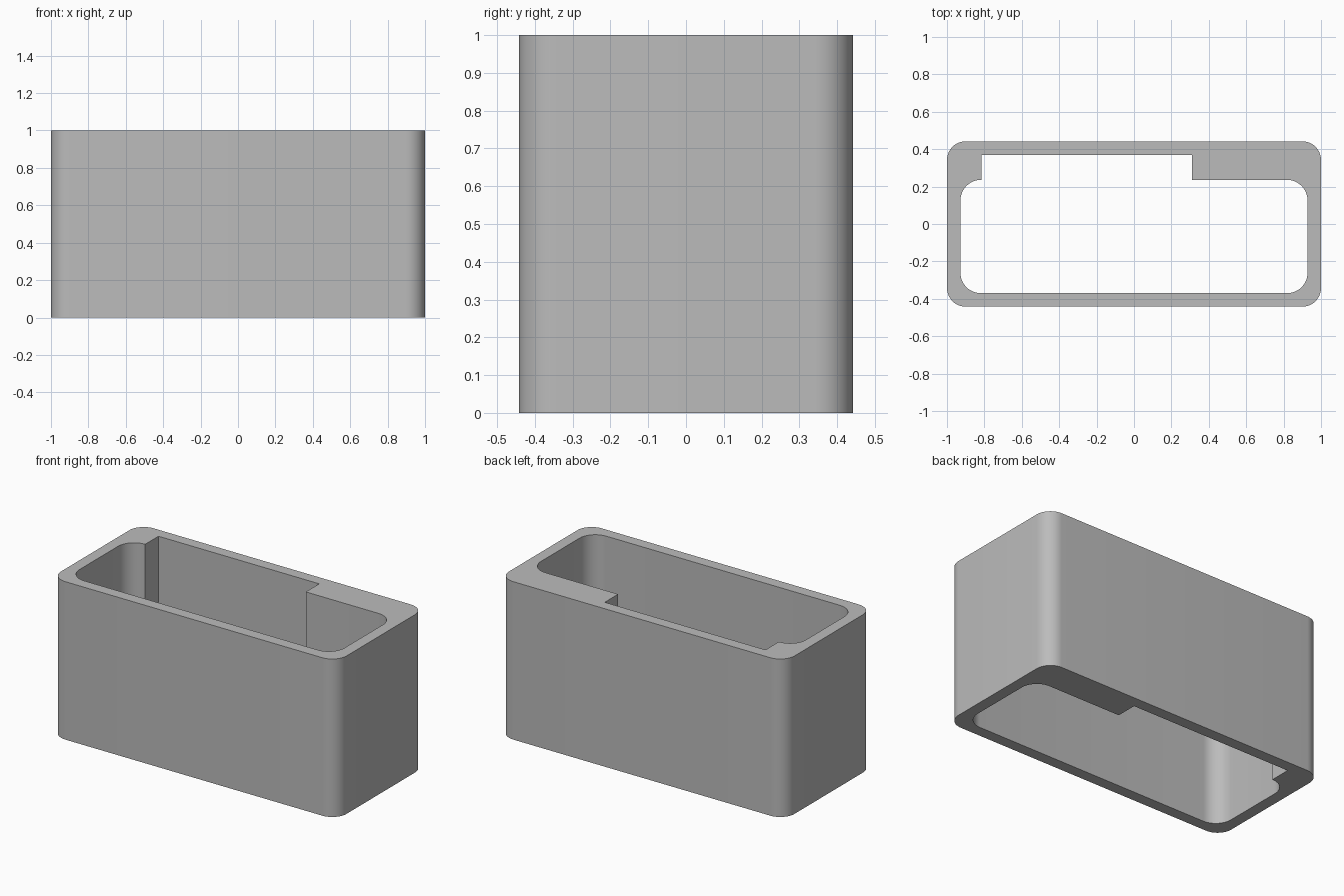
import bpy
import bmesh
from math import sin, cos, pi
from mathutils import Vector

if "Cube" in bpy.data.objects:
    bpy.data.objects.remove(bpy.data.objects["Cube"], do_unlink=True)

HALF_X, HALF_Y, HEIGHT = 1.0, 0.442, 1.0
WALL = 0.072
STEPS = 12


def arc(cx, cy, radius, quarter):
    """Quarter circle, counter-clockwise, starting at quarter * 90 degrees."""
    angles = [(quarter + i / STEPS) * pi / 2 for i in range(STEPS + 1)]
    return [(cx + radius * cos(a), cy + radius * sin(a)) for a in angles]


def rounded_rect(x0, x1, y0, y1, r):
    """The four corner arcs of a rounded rectangle."""
    centres = [(x1 - r, y1 - r), (x0 + r, y1 - r), (x0 + r, y0 + r), (x1 - r, y0 + r)]
    return [arc(cx, cy, r, q) for q, (cx, cy) in enumerate(centres)]


def add_loop(bm, points):
    verts = [bm.verts.new((x, y, 0)) for x, y in points]
    return [bm.edges.new((v, verts[i - 1])) for i, v in enumerate(verts)]


# Outer outline
outer = sum(rounded_rect(-HALF_X, HALF_X, -HALF_Y, HALF_Y, 0.10), [])

# Inner opening, with a recess cut into the thick back wall
inner_x, front_y, ledge_y, recess_y = HALF_X - WALL, WALL - HALF_Y, 0.236, HALF_Y - WALL
corners = rounded_rect(-inner_x, inner_x, front_y, ledge_y, 0.11)
recess = [(0.31, ledge_y), (0.31, recess_y), (-0.816, recess_y), (-0.816, ledge_y)]
inner = corners[0] + recess + corners[1][1:] + corners[2] + corners[3]

# Open sleeve: fill the ring between the outlines and extrude it upward
bm = bmesh.new()
edges = add_loop(bm, outer) + add_loop(bm, inner)
bmesh.ops.triangle_fill(bm, use_beauty=True, use_dissolve=False, edges=edges)
extruded = bmesh.ops.extrude_face_region(bm, geom=bm.faces[:], use_keep_orig=True)
top = [g for g in extruded["geom"] if isinstance(g, bmesh.types.BMVert)]
bmesh.ops.translate(bm, verts=top, vec=Vector((0, 0, HEIGHT)))
bmesh.ops.recalc_face_normals(bm, faces=bm.faces[:])
mesh = bpy.data.meshes.new("sleeve")
bm.to_mesh(mesh)
bm.free()

sleeve = bpy.data.objects.new("sleeve", mesh)
bpy.context.collection.objects.link(sleeve)

# Plain grey material
grey = bpy.data.materials.new("plain grey")
grey.use_nodes = True
colour = (0.5, 0.5, 0.5, 1)
grey.diffuse_color = colour
grey.node_tree.nodes["Principled BSDF"].inputs["Base Color"].default_value = colour
mesh.materials.append(grey)

# Smooth corners, sharp rims
bpy.ops.object.select_all(action="DESELECT")
sleeve.select_set(True)
bpy.context.view_layer.objects.active = sleeve
bpy.ops.object.shade_smooth_by_angle(angle=pi / 6)
